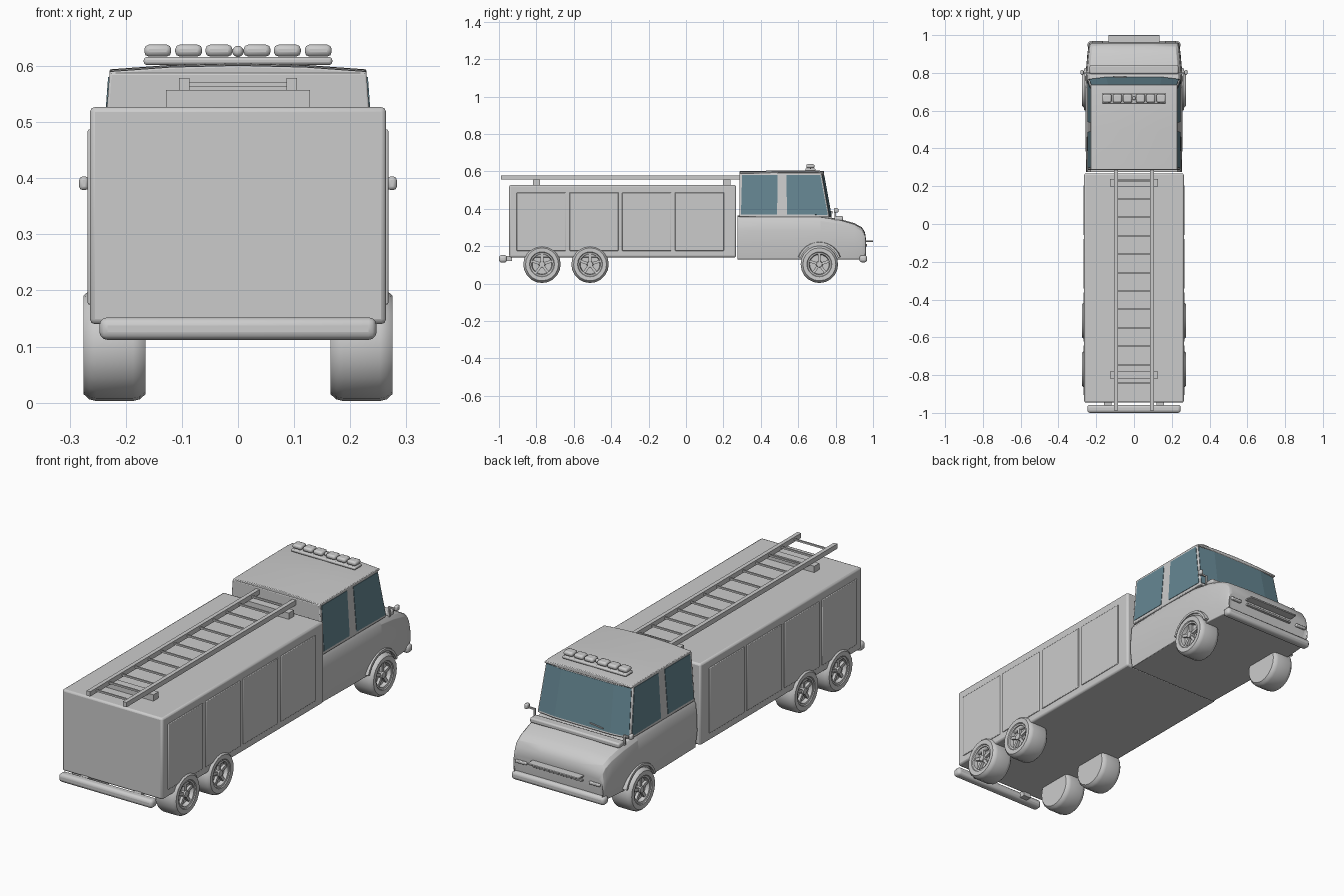
import bpy, bmesh, math
from mathutils import Matrix, Vector

if "Cube" in bpy.data.objects:
    bpy.data.objects.remove(bpy.data.objects["Cube"])

glass = bpy.data.materials.new("window_glass")
glass.diffuse_color = (0.13, 0.24, 0.29, 1)
glass.use_nodes = True
glass.node_tree.nodes["Principled BSDF"].inputs["Base Color"].default_value = glass.diffuse_color


def finish(name, bm, bevel=0, mirror=False, mat=None, seg=2):
    bmesh.ops.recalc_face_normals(bm, faces=bm.faces)
    me = bpy.data.meshes.new(name)
    bm.to_mesh(me)
    bm.free()
    ob = bpy.data.objects.new(name, me)
    bpy.context.collection.objects.link(ob)
    if bevel:
        m = ob.modifiers.new("bevel", 'BEVEL')
        m.width, m.segments, m.limit_method = bevel, seg, 'ANGLE'
    if mirror:
        ob.modifiers.new("mirror", 'MIRROR')
    if mat:
        me.materials.append(mat)
    return ob


def add_box(bm, x0, x1, y0, y1, z0, z1):
    mat = Matrix.Translation(((x0 + x1) / 2, (y0 + y1) / 2, (z0 + z1) / 2)) @ \
        Matrix.Diagonal((x1 - x0, y1 - y0, z1 - z0, 1))
    return bmesh.ops.create_cube(bm, size=1, matrix=mat)['verts']


def box(name, *b, **kw):
    bm = bmesh.new()
    add_box(bm, *b)
    return finish(name, bm, **kw)


def loft(name, rings, **kw):
    """Skin closed rings of equal length and cap both ends."""
    bm = bmesh.new()
    vs = [[bm.verts.new(p) for p in r] for r in rings]
    n = len(vs[0])
    for a, b in zip(vs, vs[1:]):
        for i in range(n):
            bm.faces.new((a[i], a[(i + 1) % n], b[(i + 1) % n], b[i]))
    bm.faces.new(vs[0])
    bm.faces.new(vs[-1])
    return finish(name, bm, **kw)


def pane(name, corners, normal, thick=0.004, **kw):
    d = Vector(normal) * thick
    return loft(name, [[Vector(c) - d for c in corners], [Vector(c) + d * 0.5 for c in corners]], **kw)


# Equipment body with side compartment doors
box("equipment_body", -0.264, 0.264, -0.945, 0.268, 0.14, 0.527, bevel=0.009)
for i in range(4):
    y = -0.905 + i * 0.282
    box(f"compartment_door_{i}", 0.25, 0.268, y, y + 0.262, 0.175, 0.487, bevel=0.003, mirror=True)
box("rear_bumper", -0.247, 0.247, -1.0, -0.957, 0.112, 0.152, bevel=0.014, seg=3)
box("bumper_mounts", 0.12, 0.16, -0.97, -0.93, 0.12, 0.148, mirror=True)

# Lower cab and sloping nose, lofted along y
rings = []
for y, top, w in [(0.275, 0.362, 0.253), (0.5, 0.366, 0.258), (0.72, 0.358, 0.258), (0.82, 0.343, 0.254),
                  (0.9, 0.32, 0.247), (0.94, 0.298, 0.242), (0.957, 0.272, 0.238), (0.962, 0.235, 0.235),
                  (0.948, 0.15, 0.233)]:
    h = top - 0.13
    half = [(w - 0.01, 0.13), (w, 0.13 + 0.35 * h), (w - 0.002, 0.13 + 0.65 * h),
            (w - 0.008, 0.13 + 0.9 * h), (w - 0.022, top - 0.003), (0.1, top + 0.003)]
    rings.append([(x, y, z) for x, z in half] + [(-x, y, z) for x, z in reversed(half)])
loft("lower_cab", rings, bevel=0.006)

# Upper cab: tapered block with a crowned roof
ZB, ZT = 0.355, 0.588


def side_x(z):
    return 0.246 - (z - ZB) * 0.017 / (ZT - ZB)


def front_y(z):
    return 0.778 - (z - ZB) * 0.042 / (ZT - ZB)


def cab_ring(z, grow=0):
    x, y = side_x(z) + grow, front_y(z) + grow
    return [(-x, 0.285 - grow, z), (x, 0.285 - grow, z), (x, y - 0.012, z), (x * 0.6, y, z),
            (-x * 0.6, y, z), (-x, y - 0.012, z)]


loft("upper_cab", [cab_ring(ZB), cab_ring(ZT)], bevel=0.004)
roof = []
for y, dz in [(0.287, 0), (0.32, 0.001), (0.5, 0.003), (0.7, 0.004), (0.738, 0)]:
    top = [(0.229, 0.590), (0.12, 0.598), (0, 0.601), (-0.12, 0.598), (-0.229, 0.590)]
    roof.append([(x, y, z + dz) for x, z in top] + [(-0.229, y, 0.582), (0.229, y, 0.582)])
loft("cab_roof", roof, bevel=0.003)

# Windows
def side_pane(name, quad):
    pane(name, [(side_x(z), y, z) for y, z in quad], (1, 0, 0.07), mirror=True, mat=glass)


side_pane("rear_side_window", [(0.294, 0.37), (0.487, 0.37), (0.49, 0.58), (0.3, 0.58)])
side_pane("front_side_window", [(0.54, 0.37), (0.758, 0.367), (0.718, 0.58), (0.537, 0.58)])
for nm, xs, off in [("windshield_center", (-0.6, 0.6), (0, 0)),
                    ("windshield_side", (0.6, 0.97), (0, 0.011))]:
    c = [(side_x(z) * xs[k], front_y(z) - off[k], z)
         for k, z in [(0, 0.365), (1, 0.365), (1, 0.578), (0, 0.578)]]
    pane(nm, c, (0, 1, 0.18), mat=glass, mirror="side" in nm)

# Cowl, wiper and mirrors
box("windshield_cowl", -0.235, 0.235, 0.795, 0.84, 0.336, 0.36, bevel=0.007)
pane("wiper", [(-0.11, 0.782, 0.375), (-0.04, 0.781, 0.383), (-0.04, 0.78, 0.387), (-0.11, 0.781, 0.379)],
     (0, 1, 0.18))
box("mirror_arm", 0.232, 0.272, 0.795, 0.803, 0.381, 0.388, mirror=True)
box("mirror_post", 0.232, 0.24, 0.795, 0.803, 0.34, 0.388, mirror=True)
box("mirror", 0.266, 0.283, 0.79, 0.815, 0.379, 0.403, bevel=0.006, mirror=True)

# Nose details
box("front_bumper", -0.245, 0.245, 0.927, 0.968, 0.113, 0.152, bevel=0.014, seg=3)
box("grille_shelf", -0.135, 0.135, 0.95, 1.0, 0.223, 0.231, bevel=0.002)
box("grille_slat", -0.13, 0.13, 0.95, 0.968, 0.2, 0.21, bevel=0.002)
box("headlight", 0.165, 0.222, 0.94, 0.968, 0.198, 0.212, bevel=0.004, mirror=True)

# Roof light bar
box("light_bar_base", -0.168, 0.168, 0.638, 0.692, 0.602, 0.616, bevel=0.005)
for i, x in enumerate((0.034, 0.088, 0.143)):
    box(f"roof_light_{i}", x - 0.024, x + 0.024, 0.643, 0.687, 0.617, 0.638, bevel=0.008, mirror=True)
bm = bmesh.new()
bmesh.ops.create_uvsphere(bm, u_segments=12, v_segments=8, radius=0.01,
                          matrix=Matrix.Translation((0, 0.665, 0.626)))
finish("siren", bm)

# Ladder on two supports
box("ladder_rail", 0.086, 0.105, -0.988, 0.292, 0.556, 0.579, mirror=True)
bm = bmesh.new()
for i in range(13):
    y = 0.23 - i * 0.0975
    add_box(bm, -0.09, 0.09, y - 0.004, y + 0.004, 0.563, 0.571)
finish("ladder_rungs", bm)
for nm, y in (("front", 0.218), ("rear", -0.8)):
    box(nm + "_ladder_support", -0.128, 0.128, y - 0.019, y + 0.019, 0.52, 0.557)


# Wheels: lathed tyre and rim plus five spokes
def wheel(name, y, R=0.1):
    bm = bmesh.new()
    prof = [(0, 0.25), (0.052, 0.25), (0.056, 0.268), (0.064, 0.27), (0.067, 0.274), (0.088, 0.275),
            (0.097, 0.265), (0.1, 0.253), (0.1, 0.187), (0.097, 0.175), (0.088, 0.165), (0, 0.165)]
    vs = [bm.verts.new((x, r * R / 0.1, 0)) for r, x in prof]
    es = [bm.edges.new(p) for p in zip(vs, vs[1:])]
    bmesh.ops.spin(bm, geom=vs + es, cent=(0, 0, 0), axis=(1, 0, 0), angle=math.tau, steps=20)
    bmesh.ops.remove_doubles(bm, verts=bm.verts, dist=1e-4)
    for k in range(5):
        v = add_box(bm, 0.248, 0.263, -0.007, 0.007, 0.01, 0.056)
        bmesh.ops.rotate(bm, verts=v, cent=(0, 0, 0), matrix=Matrix.Rotation(math.tau * k / 5, 3, 'X'))
    bmesh.ops.create_cone(bm, cap_ends=True, segments=12, radius1=0.019, radius2=0.015, depth=0.022,
                          matrix=Matrix.Translation((0.258, 0, 0)) @ Matrix.Rotation(math.pi / 2, 4, 'Y'))
    bmesh.ops.translate(bm, verts=bm.verts, vec=(0, y, R + 0.003))
    finish(name, bm, mirror=True)


wheel("front_wheels", 0.713)
wheel("rear_wheels_a", -0.513)
wheel("rear_wheels_b", -0.77)

# Fender lip over the front wheel
arch = []
for k in range(13):
    a = math.pi * (0.1 + 0.8 * k / 12)
    arch.append([(x, 0.713 + r * math.cos(a), 0.105 + r * math.sin(a))
                 for x, r in ((0.24, 0.105), (0.264, 0.105), (0.264, 0.116), (0.24, 0.122))])
loft("front_fender_lip", arch, mirror=True)

# Smooth shading with sharp edges kept
bpy.ops.object.select_all(action='DESELECT')
for ob in bpy.context.collection.objects:
    ob.select_set(True)
    bpy.context.view_layer.objects.active = ob
bpy.ops.object.shade_smooth_by_angle(angle=math.radians(35))
